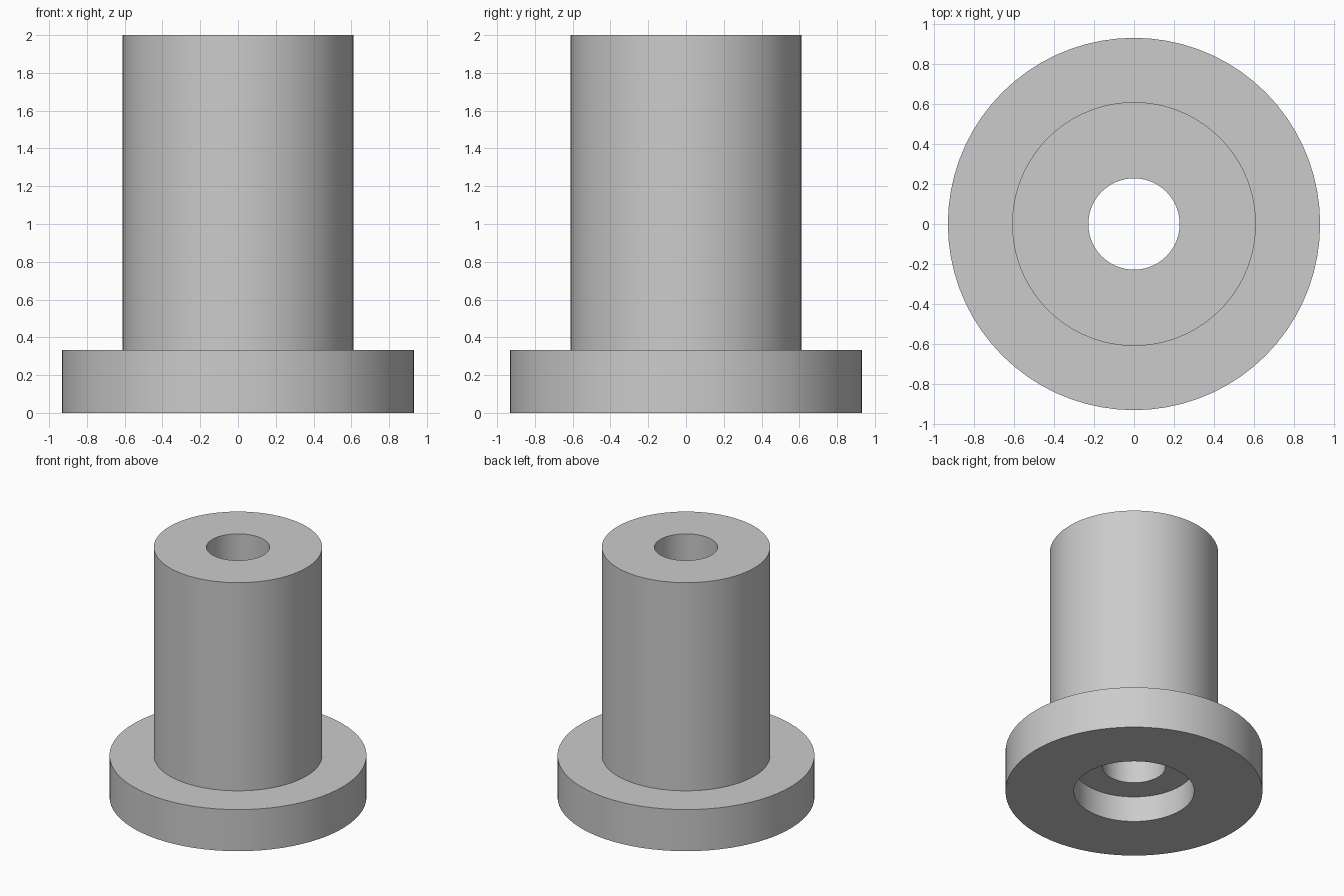
import bpy
import bmesh
import math

SEGMENTS = 72

cube = bpy.data.objects.get("Cube")
if cube:
    bpy.data.objects.remove(cube, do_unlink=True)

grey = bpy.data.materials.new("light_grey")
grey.use_nodes = True
colour = (0.6, 0.6, 0.6, 1)
grey.diffuse_color = colour
grey.node_tree.nodes["Principled BSDF"].inputs["Base Color"].default_value = colour


def lathe(name, profile, material):
    """Revolve a closed (radius, height) profile around the z axis."""
    bm = bmesh.new()
    verts = [bm.verts.new((r, 0, z)) for r, z in profile]
    edges = [bm.edges.new((a, b)) for a, b in zip(verts, verts[1:] + verts[:1])]
    bmesh.ops.spin(bm, geom=verts + edges, cent=(0, 0, 0), axis=(0, 0, 1),
                   angle=math.tau, steps=SEGMENTS, use_duplicate=False)
    bmesh.ops.remove_doubles(bm, verts=bm.verts, dist=0.0001)
    bmesh.ops.recalc_face_normals(bm, faces=bm.faces)
    mesh = bpy.data.meshes.new(name)
    bm.to_mesh(mesh)
    bm.free()
    mesh.materials.append(material)
    obj = bpy.data.objects.new(name, mesh)
    bpy.context.collection.objects.link(obj)
    bpy.ops.object.select_all(action="DESELECT")
    obj.select_set(True)
    bpy.context.view_layer.objects.active = obj
    bpy.ops.object.shade_smooth_by_angle(angle=math.radians(30))
    return obj


# Flanged sleeve: through bore, with a wider counterbore in the base
bore, counterbore, body, flange = 0.229, 0.437, 0.611, 0.933
counterbore_depth, flange_height, height = 0.205, 0.333, 2.0
lathe("flanged_bushing", [
    (counterbore, 0),
    (flange, 0),
    (flange, flange_height),
    (body, flange_height),
    (body, height),
    (bore, height),
    (bore, counterbore_depth),
    (counterbore, counterbore_depth),
], grey)
